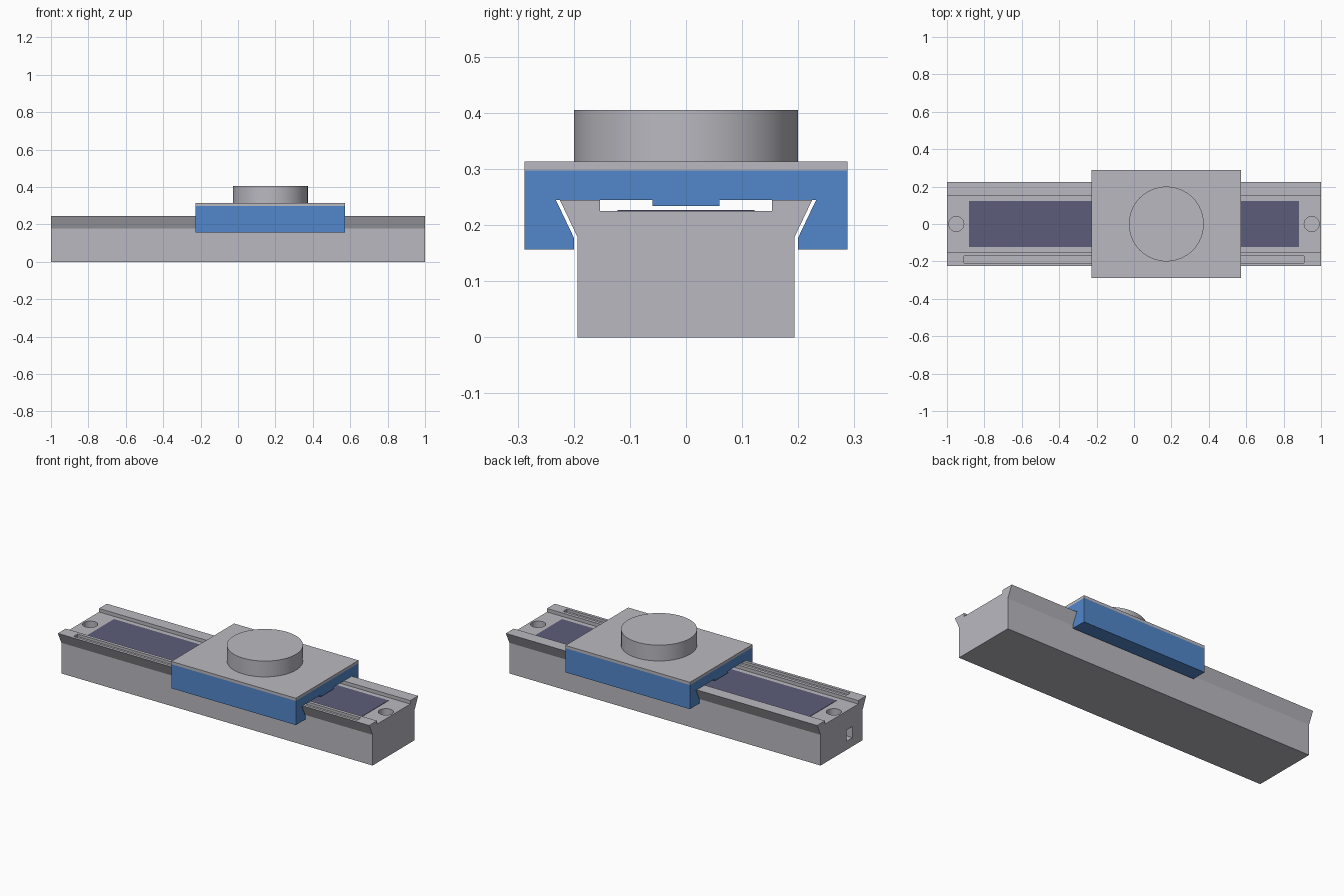
import bpy, bmesh, math

if "Cube" in bpy.data.objects:
    bpy.data.objects.remove(bpy.data.objects["Cube"])


def material(name, rgb):
    m = bpy.data.materials.new(name)
    m.diffuse_color = (*rgb, 1)
    m.use_nodes = True
    m.node_tree.nodes["Principled BSDF"].inputs["Base Color"].default_value = m.diffuse_color
    return m


GREY = material("light_grey", (0.485, 0.485, 0.527))
BLUE = material("blue", (0.084, 0.242, 0.597))
PURPLE = material("dark_purple", (0.107, 0.107, 0.195))


def finish(name, bm, mat):
    bmesh.ops.recalc_face_normals(bm, faces=bm.faces)
    me = bpy.data.meshes.new(name)
    bm.to_mesh(me)
    bm.free()
    me.materials.append(mat)
    ob = bpy.data.objects.new(name, me)
    bpy.context.collection.objects.link(ob)
    return ob


def extrude_x(name, half, x0, x1, mat):
    """Mirror a half profile of (y, z) points and extrude it along x."""
    prof = half + [(-y, z) for y, z in reversed(half)]
    bm = bmesh.new()
    face = bm.faces.new([bm.verts.new((x0, y, z)) for y, z in prof])
    ext = bmesh.ops.extrude_face_region(bm, geom=[face])
    verts = [v for v in ext["geom"] if isinstance(v, bmesh.types.BMVert)]
    bmesh.ops.translate(bm, vec=(x1 - x0, 0, 0), verts=verts)
    return finish(name, bm, mat)


def box(name, lo, hi, mat):
    bm = bmesh.new()
    bmesh.ops.create_cube(bm, size=1)
    for v in bm.verts:
        v.co = [(a + b) / 2 + c * (b - a) for a, b, c in zip(lo, hi, v.co)]
    return finish(name, bm, mat)


def cylinder(name, x, r, z0, z1, mat, n=48):
    bm = bmesh.new()
    bmesh.ops.create_cone(bm, cap_ends=True, segments=n, radius1=r, radius2=r, depth=z1 - z0)
    bmesh.ops.translate(bm, vec=(x, 0, (z0 + z1) / 2), verts=bm.verts)
    return finish(name, bm, mat)


def activate(ob):
    bpy.ops.object.select_all(action='DESELECT')
    ob.select_set(True)
    bpy.context.view_layer.objects.active = ob


def cut(target, cutter):
    mod = target.modifiers.new("cut", 'BOOLEAN')
    mod.operation, mod.object, mod.solver = 'DIFFERENCE', cutter, 'EXACT'
    activate(target)
    bpy.ops.object.modifier_apply(modifier=mod.name)
    bpy.data.objects.remove(cutter)


# Dovetail rail with a shallow channel along its top
rail = extrude_x("rail", [(0.193, 0), (0.193, 0.178), (0.225, 0.245),
                          (0.153, 0.245), (0.153, 0.225)], -1, 1, GREY)
# Screw holes, indicator slot and end socket
for x in (-0.95, 0.95):
    cut(rail, cylinder("hole_cutter", x, 0.04, 0.165, 0.3, GREY, 32))
cut(rail, box("slot_cutter", (-0.91, -0.208, 0.23), (0.91, -0.172, 0.3), GREY))
cut(rail, box("socket_cutter", (-1.1, -0.1, 0.05), (-0.95, -0.045, 0.115), GREY))

# Sensor strip lying in the channel
box("sensor_strip", (-0.882, -0.122, 0.222), (0.882, 0.122, 0.227), PURPLE)

# Carriage gripping the dovetail, with a tongue under its centre
X0, X1 = -0.227, 0.573
extrude_x("carriage", [(0.288, 0.297), (0.288, 0.157), (0.2, 0.157), (0.2, 0.178),
                       (0.232, 0.245), (0.06, 0.245), (0.06, 0.234)], X0, X1, BLUE)
# Cover plate and round knob
box("cover_plate", (X0, -0.288, 0.297), (X1, 0.288, 0.313), GREY)
knob = cylinder("knob", (X0 + X1) / 2, 0.2, 0.313, 0.405, GREY, 64)

for ob in (rail, knob):
    activate(ob)
    bpy.ops.object.shade_smooth_by_angle(angle=math.radians(25))
